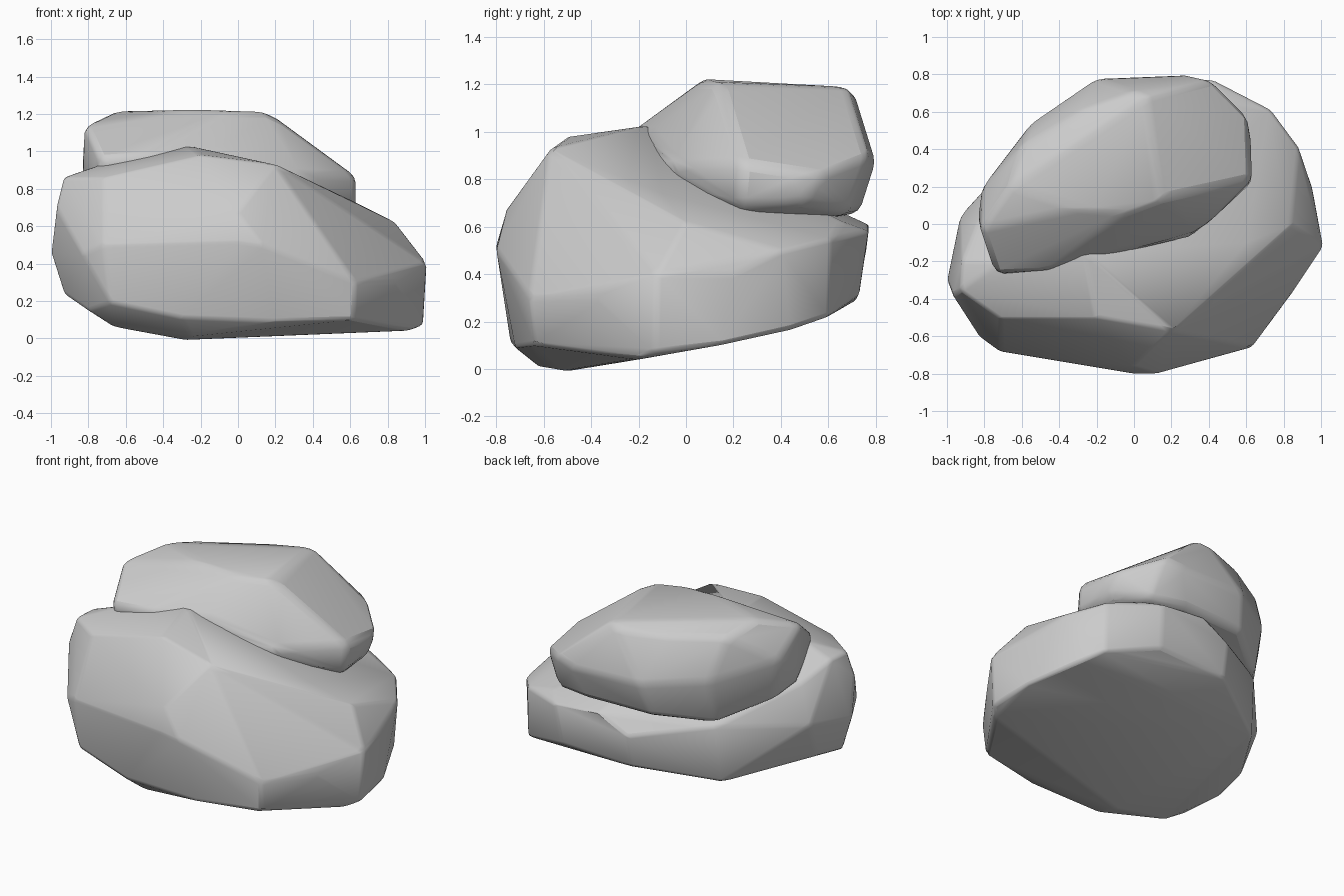
import bpy, bmesh, math


def rock(name, points):
    """Faceted boulder: convex hull of landmark points, softened edges."""
    bm = bmesh.new()
    for p in points:
        bm.verts.new(p)
    res = bmesh.ops.convex_hull(bm, input=bm.verts[:])
    junk = {v for v in res["geom_interior"] + res["geom_unused"]
            if isinstance(v, bmesh.types.BMVert)}
    bmesh.ops.delete(bm, geom=list(junk), context='VERTS')
    # merge nearly coplanar facets
    bmesh.ops.dissolve_limit(bm, angle_limit=math.radians(4),
                             verts=bm.verts[:], edges=bm.edges[:])
    bmesh.ops.recalc_face_normals(bm, faces=bm.faces[:])
    mesh = bpy.data.meshes.new(name)
    bm.to_mesh(mesh)
    bm.free()
    ob = bpy.data.objects.new(name, mesh)
    bpy.context.collection.objects.link(ob)
    bev = ob.modifiers.new("worn_edges", 'BEVEL')
    bev.width = 0.04
    bev.segments = 2
    bev.limit_method = 'ANGLE'
    bev.angle_limit = math.radians(14)
    bpy.ops.object.select_all(action='DESELECT')
    bpy.context.view_layer.objects.active = ob
    ob.select_set(True)
    bpy.ops.object.shade_smooth_by_angle(angle=math.radians(40))
    return ob


# Large lower boulder: top, waist, then underside that rises to the back
rock("lower_boulder", [
    (-.26, -.15, 1.03), (-.2, -.5, .98), (.2, -.57, .93), (-.72, -.5, .86),
    (-.93, -.35, .86), (-.92, -.2, .86), (-.7, -.2, .94), (.6, -.1, .74),
    (.84, .0, .62), (.6, .2, .67), (.5, .66, .62), (.1, .77, .61),
    (-.54, .47, .57), (-.84, .0, .76), (0, -.76, .67),
    (-1, -.3, .46), (-.97, -.38, .7), (-.83, -.6, .45), (0, -.8, .52),
    (.13, -.8, .5), (-.72, -.68, .5), (.63, -.66, .3), (1.01, -.12, .4),
    (.95, .2, .4), (.88, .41, .5), (.73, .61, .55), (.42, .77, .58),
    (-.1, .76, .5), (-.93, .04, .52), (.83, -.39, .3),
    (-.66, -.5, .06), (-.8, -.5, .15), (-.68, -.68, .19), (-.93, -.3, .24),
    (-.28, -.5, -.01), (-.25, -.62, .01), (-.1, -.45, 0),
    (-.3, -.74, .11), (.2, -.72, .09), (.62, -.64, .1), (.92, -.2, .04),
    (.99, -.13, .07), (.96, .15, .1), (.83, .44, .165), (.73, .6, .22),
    (.4, .73, .31), (-.1, .72, .29), (-.56, .43, .2), (-.9, -.08, .27)])

# Smaller slab resting on the back: plateau, shoulder, overhanging underside
rock("upper_boulder", [
    (-.66, .2, 1.215), (-.6, .42, 1.155), (-.3, .6, 1.155), (0, .71, 1.16),
    (.07, .68, 1.19), (.14, .13, 1.21), (.22, .15, 1.17), (-.05, .06, 1.21),
    (-.3, .08, 1.225), (-.82, -.03, 1.14),
    (-.83, .05, .93), (-.81, .2, .98), (-.55, .54, .9), (-.2, .78, .88),
    (.28, .8, .87), (.41, .77, .9), (.62, .56, .82), (.63, .24, .87),
    (.63, .22, .67), (.33, -.06, .88), (-.1, -.15, 1.0), (-.5, -.26, .98),
    (-.74, -.27, .96), (-.72, -.26, .88), (-.83, .02, .77), (-.77, .18, .7),
    (-.4, -.2, .8), (.3, -.02, .75), (.6, .5, .7), (.45, .68, .65),
    (.2, .73, .66), (-.25, .71, .66), (-.55, .47, .6), (.45, .3, .63)])
